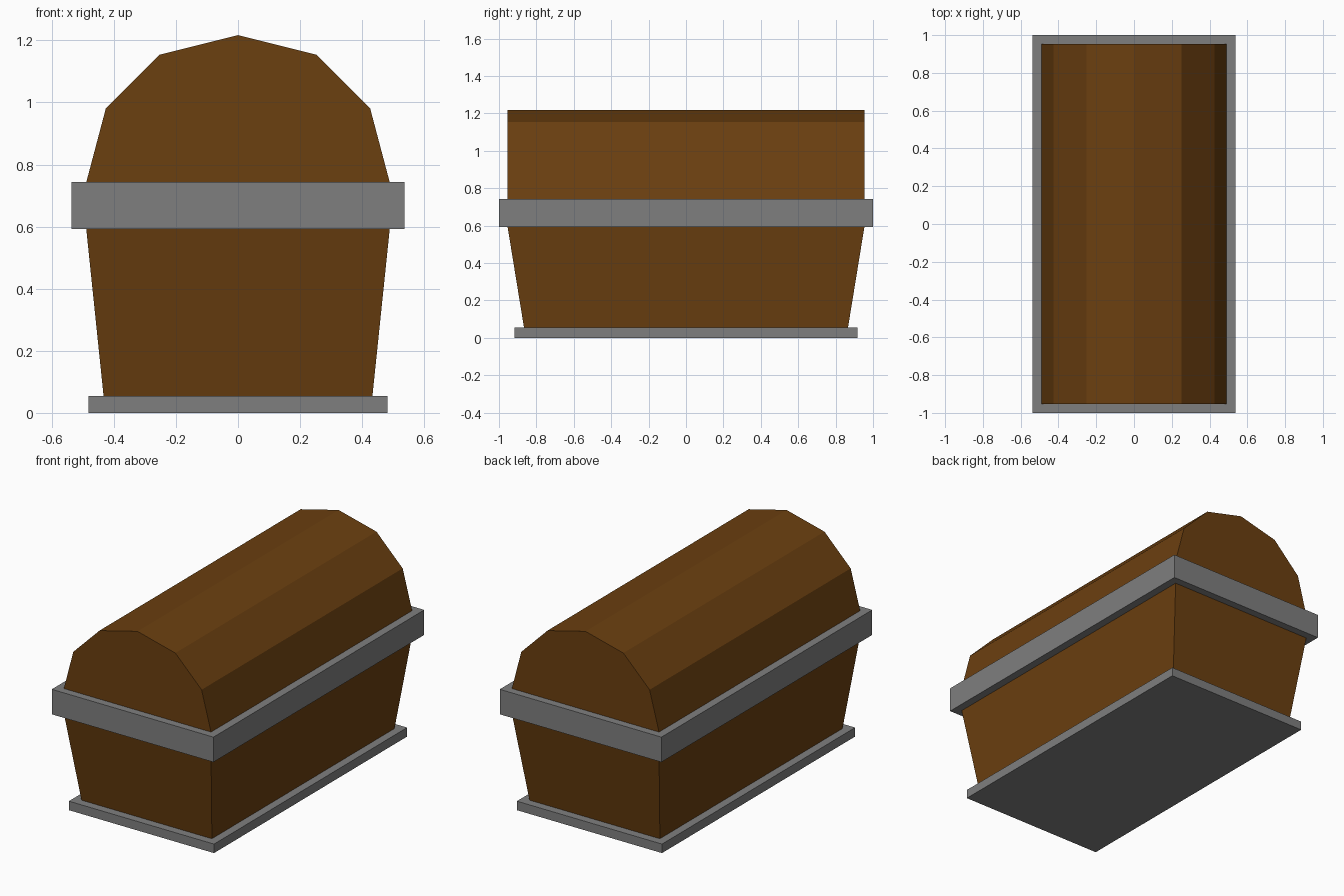
import bpy, bmesh

if "Cube" in bpy.data.objects:
    bpy.data.objects.remove(bpy.data.objects["Cube"])


def material(name, color):
    m = bpy.data.materials.new(name)
    m.diffuse_color = (*color, 1)
    m.use_nodes = True
    m.node_tree.nodes["Principled BSDF"].inputs["Base Color"].default_value = m.diffuse_color
    return m


wood = material("brown wood", (0.147, 0.05, 0.005))
metal = material("grey metal", (0.212, 0.212, 0.212))


def loft(name, rings, mat):
    """Solid through rings of equal point count, capped at both ends."""
    bm = bmesh.new()
    loops = [[bm.verts.new(p) for p in ring] for ring in rings]
    n = len(loops[0])
    for a, b in zip(loops, loops[1:]):
        for i in range(n):
            j = (i + 1) % n
            bm.faces.new((a[i], a[j], b[j], b[i]))
    bm.faces.new(loops[0][::-1])
    bm.faces.new(loops[-1])
    bmesh.ops.recalc_face_normals(bm, faces=bm.faces)
    mesh = bpy.data.meshes.new(name)
    bm.to_mesh(mesh)
    bm.free()
    mesh.materials.append(mat)
    obj = bpy.data.objects.new(name, mesh)
    bpy.context.collection.objects.link(obj)
    return obj


def rect(hx, hy, z):
    return [(-hx, -hy, z), (hx, -hy, z), (hx, hy, z), (-hx, hy, z)]


# Base plate, tapered body and rim band
loft("base_plate", [rect(0.482, 0.916, 0), rect(0.482, 0.916, 0.054)], metal)
loft("chest_body", [rect(0.433, 0.866, 0.054), rect(0.489, 0.954, 0.594)], wood)
loft("rim_band", [rect(0.537, 1.0, 0.593), rect(0.537, 1.0, 0.743)], metal)

# Faceted barrel lid
half = [(0.489, 0.742), (0.426, 0.98), (0.252, 1.154)]
profile = half + [(0, 1.217)] + [(-x, z) for x, z in reversed(half)]
loft("barrel_lid", [[(x, y, z) for x, z in profile] for y in (-0.954, 0.954)], wood)
